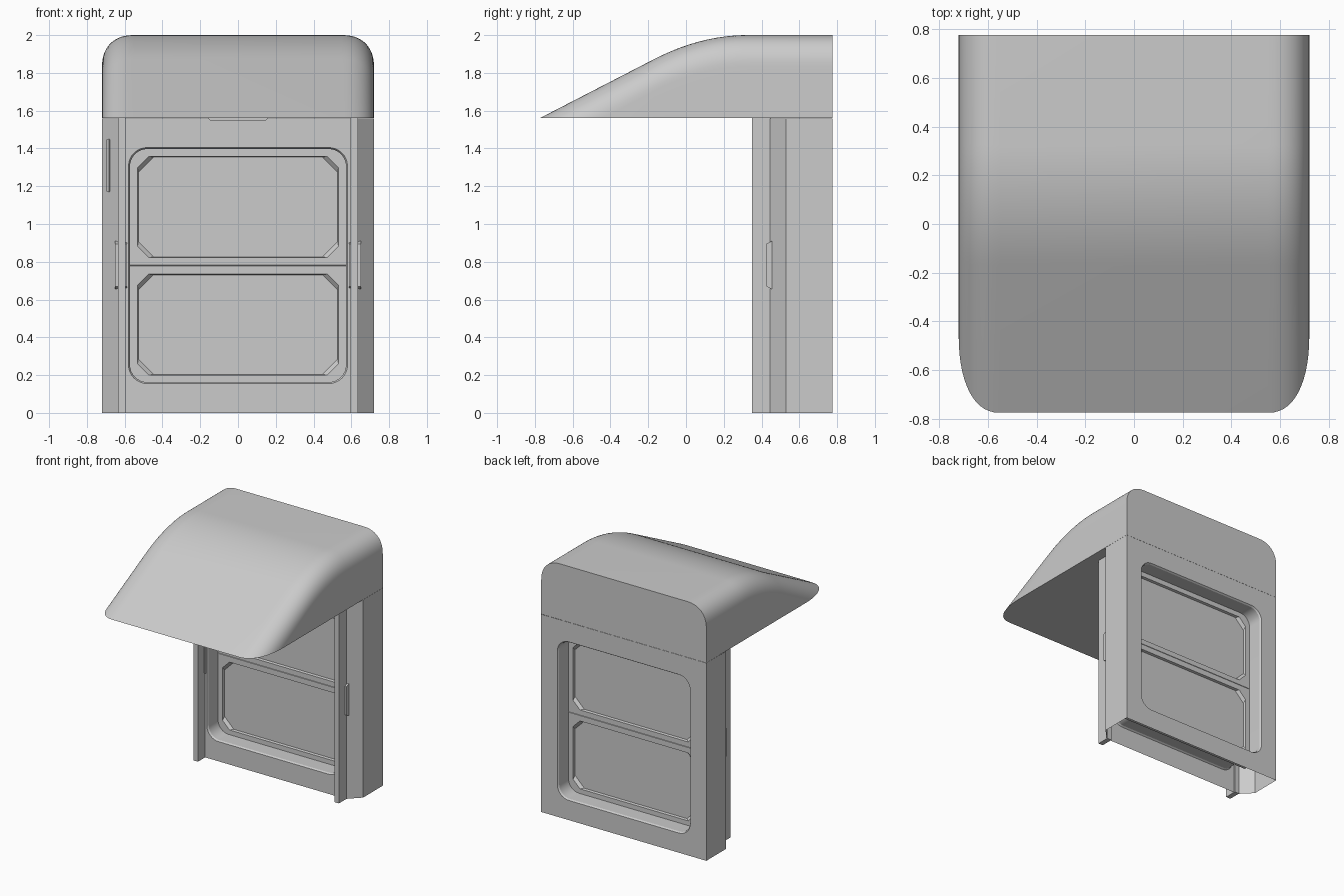
import bpy, bmesh, math
from mathutils import Vector

if "Cube" in bpy.data.objects:
    bpy.data.objects.remove(bpy.data.objects["Cube"])

HOOD_Z, HALF, BACK, FRONT, R = 1.56, 0.72, 0.775, 0.44, 0.17


def finish(name, bm, angle=30):
    bmesh.ops.remove_doubles(bm, verts=bm.verts, dist=0.0002)
    bmesh.ops.recalc_face_normals(bm, faces=bm.faces)
    me = bpy.data.meshes.new(name)
    bm.to_mesh(me)
    bm.free()
    me.shade_smooth()
    me.set_sharp_from_angle(angle=math.radians(angle))
    ob = bpy.data.objects.new(name, me)
    bpy.context.collection.objects.link(ob)
    return ob


def rounded(hx, z0, z1, r, n):
    """Rounded rectangle in xz; n = 1 gives cut corners."""
    pts = []
    for k, (sx, z) in enumerate([(1, z1 - r), (-1, z1 - r), (-1, z0 + r), (1, z0 + r)]):
        for i in range(n + 1):
            a = math.pi / 2 * (k + i / n)
            pts.append((sx * (hx - r) + r * math.cos(a), z + r * math.sin(a)))
    return pts


def rect(hx, z0, z1):
    return [(hx, z1), (-hx, z1), (-hx, z0), (hx, z0)]


def ring(bm, pts, y):
    return [bm.verts.new((x, y, z)) for x, z in pts]


def loft(bm, a, b):
    for i in range(len(a)):
        j = (i + 1) % len(a)
        bm.faces.new((a[i], a[j], b[j], b[i]))


def strips(bm, rows):
    for a, b in zip(rows, rows[1:]):
        for i in range(len(a) - 1):
            bm.faces.new((a[i], a[i + 1], b[i + 1], b[i]))


def fill(bm, *loops):
    edges = []
    for l in loops:
        for i in range(len(l)):
            pair = (l[i], l[(i + 1) % len(l)])
            edges.append(bm.edges.get(pair) or bm.edges.new(pair))
    bmesh.ops.triangle_fill(bm, use_beauty=True, use_dissolve=False, edges=edges)


def prism(name, outline, axis, lo, hi):
    """Extrude a 2D outline along x (outline is y,z) or along y (outline is x,z)."""
    bm = bmesh.new()
    def place(t):
        return [bm.verts.new((t, p, q) if axis == 'x' else (p, t, q)) for p, q in outline]
    a, b = place(lo), place(hi)
    loft(bm, a, b)
    bm.faces.new(a)
    bm.faces.new(b)
    return finish(name, bm)


# Hood: rounded cross-section carried along the sloping side profile, flat underside
E = 2 / 2.3  # slightly squarer than a circle
arc = [(HALF - R + R * math.sin(a) ** E, R - R * max(math.cos(a), 0) ** E)
       for a in [math.pi / 2 * i / 14 for i in range(15)]]
half = arc + [(HALF, 0.9)]
section = [(-x, d) for x, d in reversed(half)] + half

slope = 0.516
path = [(-1.4, HOOD_Z - slope * 0.625)]
for i in range(17):
    t = i / 16
    path.append((-0.17 * (1 - t) ** 2 + 0.156 * t * (1 - t) + 0.326 * t * t,
                 1.872 * (1 - t) ** 2 + 4 * t * (1 - t) + 2 * t * t))
path.append((BACK, 2.0))

bm = bmesh.new()
rows = [[bm.verts.new((x, y, h - d)) for x, d in section] for y, h in path]
strips(bm, rows)
bm.faces.new(rows[-1])
bmesh.ops.remove_doubles(bm, verts=bm.verts, dist=0.0002)
cut = bmesh.ops.bisect_plane(bm, geom=bm.verts[:] + bm.edges[:] + bm.faces[:], dist=1e-5,
                             plane_co=Vector((0, 0, HOOD_Z)), plane_no=Vector((0, 0, 1)),
                             clear_inner=True)
rim = [e for e in cut["geom_cut"] if isinstance(e, bmesh.types.BMEdge)]
bmesh.ops.triangle_fill(bm, use_beauty=True, use_dissolve=False, edges=rim)
finish("hood", bm, 40)

# Door frame: front and back walls joined by the rounded opening, bottom open
bm = bmesh.new()
TOP = HOOD_Z - 0.001
steps = [(0.0, FRONT), (0.008, FRONT + 0.012), (0.008, BACK - 0.012), (0.0, BACK)]
loops = [ring(bm, rounded(0.58 - o, 0.155 + o, 1.405 - o, 0.1 - o, 8), y) for o, y in steps]
for a, b in zip(loops, loops[1:]):
    loft(bm, a, b)
fill(bm, ring(bm, rect(0.63, 0, TOP), FRONT), loops[0])
fill(bm, ring(bm, rect(HALF, 0, TOP), BACK), loops[-1])
for s in (-1, 1):
    plan = [(s * 0.63, FRONT), (s * HALF, 0.53), (s * HALF, BACK)]
    strips(bm, [[bm.verts.new((x, y, z)) for x, y in plan] for z in (0, TOP)])
finish("door_frame", bm)

# Door halves: recessed panels with cut corners on both faces
for name, z0, z1, p0, p1 in [("lower_door", 0.14, 0.78, 0.2, 0.735),
                             ("upper_door", 0.78, 1.42, 0.822, 1.358)]:
    bm = bmesh.new()
    rims = []
    for s in (-1, 1):
        def at(depth):
            return 0.6075 + s * (0.04 - depth)
        rim = ring(bm, rect(0.59, z0, z1), at(0.004))
        face = ring(bm, rect(0.588, z0 + 0.002, z1 - 0.002), at(0))
        outer = ring(bm, rounded(0.532, p0, p1, 0.06, 1), at(0))
        inner = ring(bm, rounded(0.528, p0 + 0.004, p1 - 0.004, 0.08, 1), at(0.02))
        loft(bm, rim, face)
        fill(bm, face, outer)
        loft(bm, outer, inner)
        bm.faces.new(inner)
        rims.append(rim)
    loft(bm, *rims)
    finish(name, bm, 3)

# Guide posts with a clip plate on each
for s, side in ((-1, "left"), (1, "right")):
    prism(side + "_post", [(0.35, 0), (0.45, 0), (0.45, HOOD_Z), (0.35, HOOD_Z)],
          'x', s * 0.595, s * 0.635)
    prism(side + "_post_clip", [(0.425, 0.67), (0.455, 0.655), (0.455, 0.91), (0.425, 0.895)],
          'x', s * 0.588, s * 0.65)

# Small lamp over the door
prism("door_lamp", rounded(0.155, 1.545, 1.575, 0.012, 1), 'y', 0.38, FRONT + 0.01)

# Narrow strip on the left chamfer
strip = prism("side_strip", rounded(0.008, 1.17, 1.45, 0.003, 1), 'y', -0.006, 0.006)
strip.location = (-0.685, 0.494, 0)
strip.rotation_euler = (0, 0, -math.pi / 4)
